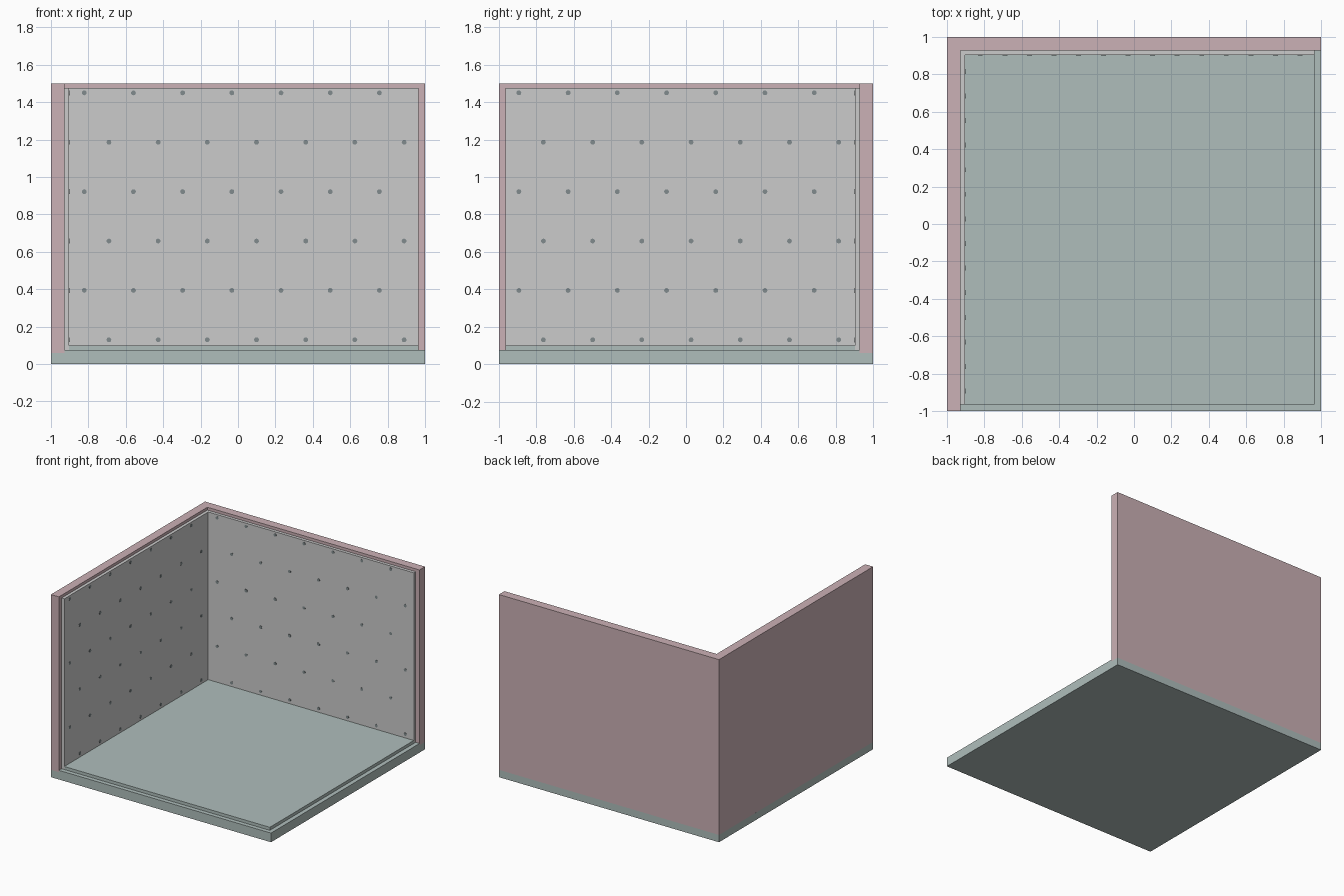
import bpy, bmesh
from mathutils import Matrix, Vector

if "Cube" in bpy.data.objects:
    bpy.data.objects.remove(bpy.data.objects["Cube"])


def material(name, rgb):
    m = bpy.data.materials.new(name)
    m.diffuse_color = (*rgb, 1)
    m.use_nodes = True
    m.node_tree.nodes["Principled BSDF"].inputs["Base Color"].default_value = m.diffuse_color
    return m


RED = material("dusty_red", (0.60, 0.44, 0.465))
GREEN = material("grey_green", (0.43, 0.515, 0.50))
DARK = material("dark_pin", (0.22, 0.26, 0.27))


def finish(name, bm, mat):
    mesh = bpy.data.meshes.new(name)
    bm.to_mesh(mesh)
    bm.free()
    ob = bpy.data.objects.new(name, mesh)
    bpy.context.collection.objects.link(ob)
    if mat:
        mesh.materials.append(mat)
    return ob


def box(name, lo, hi, mat=None):
    lo, hi = Vector(lo), Vector(hi)
    bm = bmesh.new()
    size = Matrix.Diagonal((*(hi - lo), 1))
    bmesh.ops.create_cube(bm, size=1, matrix=Matrix.Translation((lo + hi) / 2) @ size)
    return finish(name, bm, mat)


OUT = -0.928   # inner face of the left wall
IN = -0.903    # inner face of the left lining
EDGE = 0.965   # free edge of linings and floor top

# Stepped floor
box("floor_base", (-1, -1, 0), (1, 1, 0.06), GREEN)
box("floor_ledge", (OUT, -1, 0.06), (1, -OUT, 0.075), GREEN)
box("floor_top", (IN, -EDGE, 0.075), (EDGE, -IN, 0.10), GREEN)

# Outer walls
box("left_wall", (-1, -1, 0.06), (OUT, 1, 1.5), RED)
box("back_wall", (OUT, -OUT, 0.06), (1, 1, 1.5), RED)

# Inner wall linings
box("left_lining", (OUT, -EDGE, 0.075), (IN, -OUT, 1.477))
box("back_lining", (IN, -IN, 0.075), (EDGE, -OUT, 1.477))


# Staggered pin heads, nearly flush with the linings
def pins(name, place, starts, axis):
    bm = bmesh.new()
    for row in range(6):
        for col in range(7):
            u = starts[row % 2] + col * 0.263
            z = 0.13 + row * 0.264
            bmesh.ops.create_cone(
                bm, cap_ends=True, segments=12, radius1=0.013, radius2=0.013, depth=0.006,
                matrix=Matrix.Translation(place(u, z)) @ Matrix.Rotation(1.5707963, 4, axis))
    finish(name, bm, DARK)


pins("back_pins", lambda u, z: (u, -IN + 0.001, z), (-0.69, -0.822), 'X')
pins("left_pins", lambda u, z: (IN - 0.001, u, z), (-0.762, -0.893), 'Y')
